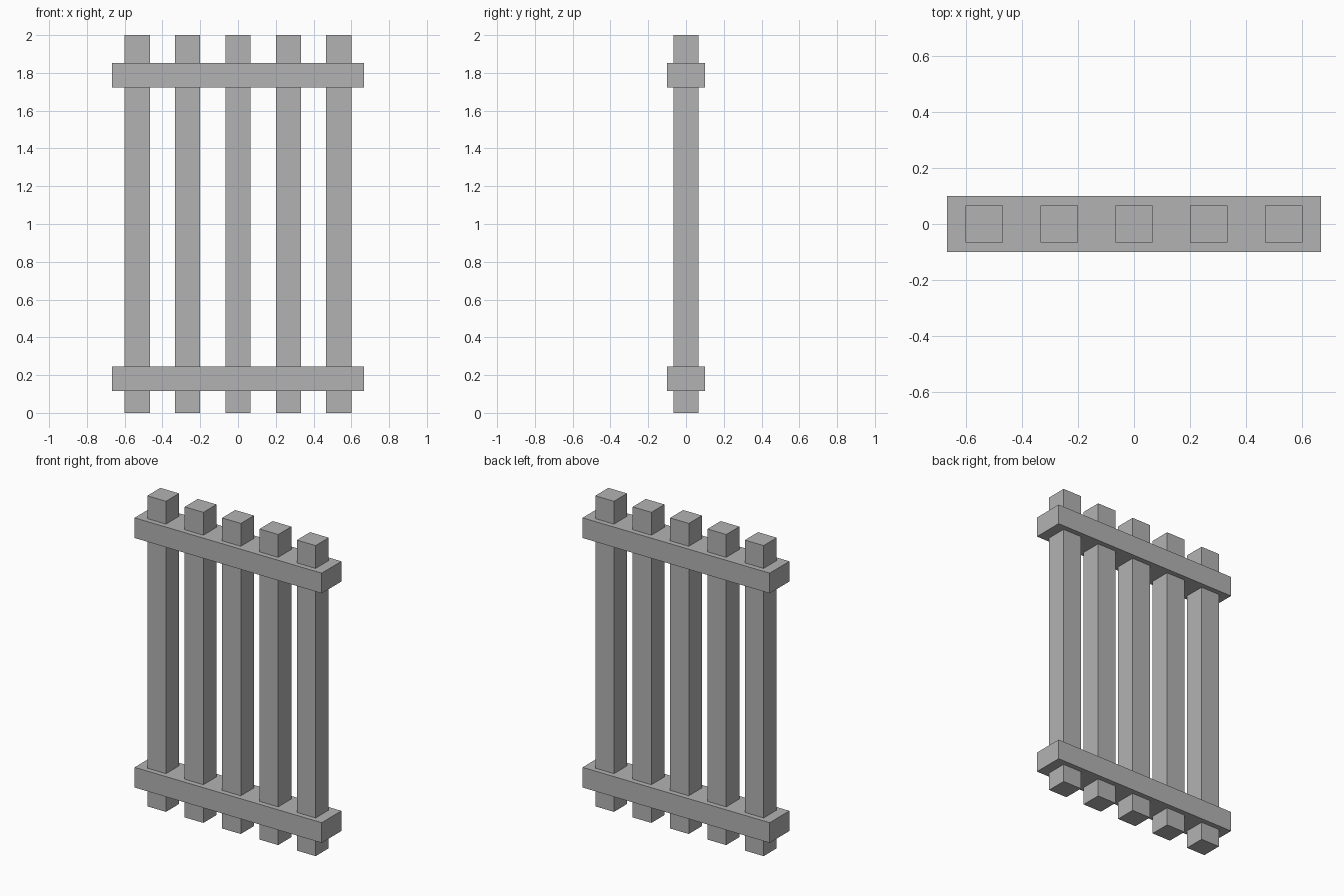
import bpy

default = bpy.data.objects.get("Cube")
if default:
    bpy.data.objects.remove(default, do_unlink=True)

# Plain grey for every part
grey = bpy.data.materials.new("plain grey")
grey.use_nodes = True
colour = (0.45, 0.45, 0.45, 1)
grey.diffuse_color = colour
grey.node_tree.nodes["Principled BSDF"].inputs["Base Color"].default_value = colour


def box(name, centre, size):
    bpy.ops.mesh.primitive_cube_add(size=1, location=centre)
    obj = bpy.context.object
    obj.name = name
    obj.scale = size
    bpy.ops.object.transform_apply(location=False, rotation=False, scale=True)
    obj.data.materials.append(grey)
    return obj


# Five upright square bars
bar = 0.1333
for i in range(5):
    box(f"upright_bar_{i + 1}", ((i - 2) * 2 * bar, 0, 1), (bar, bar, 2))

# Two rails that the bars pass through
for name, z in (("lower_rail", 0.181), ("upper_rail", 1.788)):
    box(name, (0, 0, z), (10 * bar, 0.2, 0.13))
